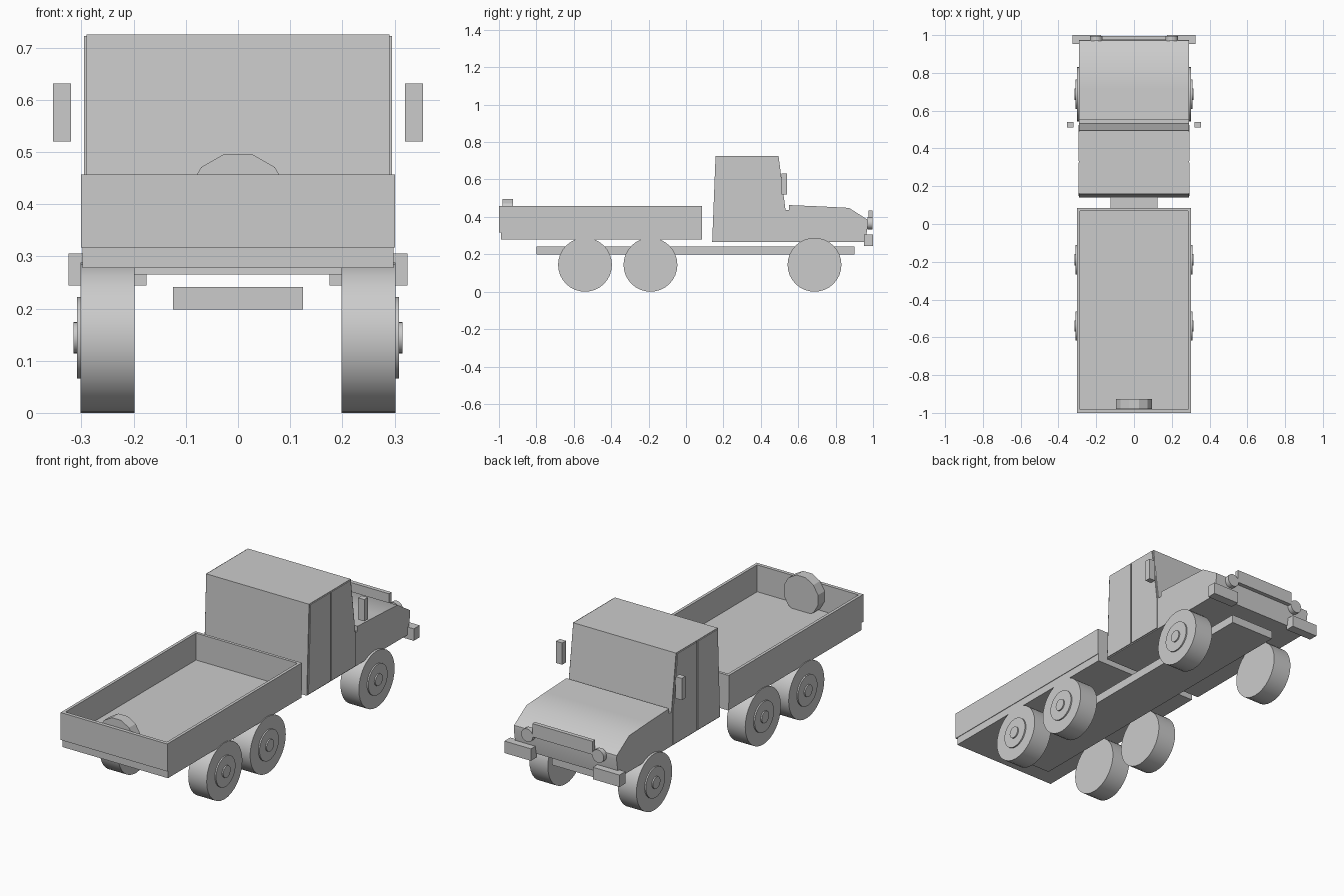
import bpy, bmesh, math
from mathutils import Matrix

if "Cube" in bpy.data.objects:
    bpy.data.objects.remove(bpy.data.objects["Cube"])

grey = bpy.data.materials.new("plain_grey")
grey.diffuse_color = (0.6, 0.6, 0.6, 1)
grey.use_nodes = True
grey.node_tree.nodes["Principled BSDF"].inputs["Base Color"].default_value = grey.diffuse_color


def finish(name, bm, smooth=0):
    bmesh.ops.recalc_face_normals(bm, faces=bm.faces[:])
    me = bpy.data.meshes.new(name)
    bm.to_mesh(me)
    bm.free()
    me.materials.append(grey)
    ob = bpy.data.objects.new(name, me)
    bpy.context.collection.objects.link(ob)
    if smooth:
        bpy.ops.object.select_all(action='DESELECT')
        ob.select_set(True)
        bpy.context.view_layer.objects.active = ob
        bpy.ops.object.shade_smooth_by_angle(angle=math.radians(smooth))
    return ob


def box(name, x0, x1, y0, y1, z0, z1):
    bm = bmesh.new()
    m = Matrix.Translation(((x0 + x1) / 2, (y0 + y1) / 2, (z0 + z1) / 2)) \
        @ Matrix.Diagonal((x1 - x0, y1 - y0, z1 - z0, 1))
    bmesh.ops.create_cube(bm, size=1, matrix=m)
    return finish(name, bm)


def side_profile(name, pts, x0, x1, smooth=0):
    """Extrude a (y, z) outline along x."""
    bm = bmesh.new()
    f = bm.faces.new([bm.verts.new((x0, y, z)) for y, z in pts])
    ext = bmesh.ops.extrude_face_region(bm, geom=[f])["geom"]
    bmesh.ops.translate(bm, vec=(x1 - x0, 0, 0),
                        verts=[v for v in ext if isinstance(v, bmesh.types.BMVert)])
    return finish(name, bm, smooth)


def cylinder(name, centre, r, depth, axis, segs, r2=None, spin=0, smooth=0):
    bm = bmesh.new()
    turn = Matrix.Rotation(math.pi / 2, 4, 'Y' if axis == 'X' else 'X')
    m = Matrix.Translation(centre) @ turn @ Matrix.Rotation(spin, 4, 'Z')
    bmesh.ops.create_cone(bm, cap_ends=True, segments=segs, radius1=r,
                          radius2=r2 or r, depth=depth, matrix=m)
    return finish(name, bm, smooth)


# Chassis
box("chassis_frame", -0.125, 0.125, -0.8, 0.9, 0.198, 0.241)

# Cargo bed: base, floor and four walls
box("bed_base", -0.298, 0.298, -0.99, 0.085, 0.278, 0.32)
for s, side in ((-1, "left"), (1, "right")):
    xs = sorted((s * 0.286, s * 0.301))
    box("bed_wall_" + side, *xs, -1.0, 0.085, 0.317, 0.457)
box("tailgate", -0.286, 0.286, -1.0, -0.982, 0.317, 0.457)
box("bed_front_wall", -0.286, 0.286, 0.07, 0.085, 0.317, 0.457)

# Spare wheel standing in the bed
cylinder("spare_wheel", (0, -0.953, 0.40), 0.1, 0.054, 'Y', 12, spin=math.radians(15))

# Cab and bonnet
side_profile("cab", [(0.14, 0.265), (0.158, 0.725), (0.495, 0.725), (0.532, 0.437),
                     (0.55, 0.437), (0.55, 0.265)], -0.29, 0.29)
side_profile("bonnet", [(0.55, 0.265), (0.55, 0.463), (0.72, 0.456), (0.872, 0.448),
                        (0.972, 0.384), (0.974, 0.365), (0.958, 0.265)],
             -0.29, 0.29, smooth=40)

# Wheels, doors, mirrors, bumpers and headlights on both sides
for s, side in ((-1, "left"), (1, "right")):
    for y, place in ((-0.54, "rear"), (-0.19, "middle"), (0.687, "front")):
        tag = place + "_" + side
        cylinder("tyre_" + tag, (s * 0.25, y, 0.144), 0.144, 0.104, 'X', 32, smooth=40)
        cylinder("rim_" + tag, (s * 0.304, y, 0.144), 0.078, 0.01, 'X', 32, smooth=40)
        cylinder("hub_cap_" + tag, (s * 0.31, y, 0.144), 0.03, 0.011, 'X', 24, smooth=40)

    x0, x1 = sorted((s * 0.288, s * 0.295))
    side_profile("rear_side_panel_" + side,
                 [(0.147, 0.27), (0.165, 0.722), (0.325, 0.722), (0.325, 0.27)], x0, x1)
    side_profile("door_" + side,
                 [(0.333, 0.27), (0.333, 0.722), (0.488, 0.722),
                  (0.525, 0.437), (0.525, 0.27)], x0, x1)

    x0, x1 = sorted((s * 0.32, s * 0.355))
    box("mirror_" + side, x0, x1, 0.511, 0.541, 0.52, 0.631)
    x0, x1 = sorted((s * 0.175, s * 0.325))
    box("bumper_" + side, x0, x1, 0.953, 1.0, 0.244, 0.305)
    cylinder("headlight_" + side, (s * 0.2, 0.983, 0.366), 0.033, 0.026, 'Y', 20, smooth=40)

# Grille bar between the headlights
box("grille_bar", -0.17, 0.17, 0.975, 0.996, 0.366, 0.434)
